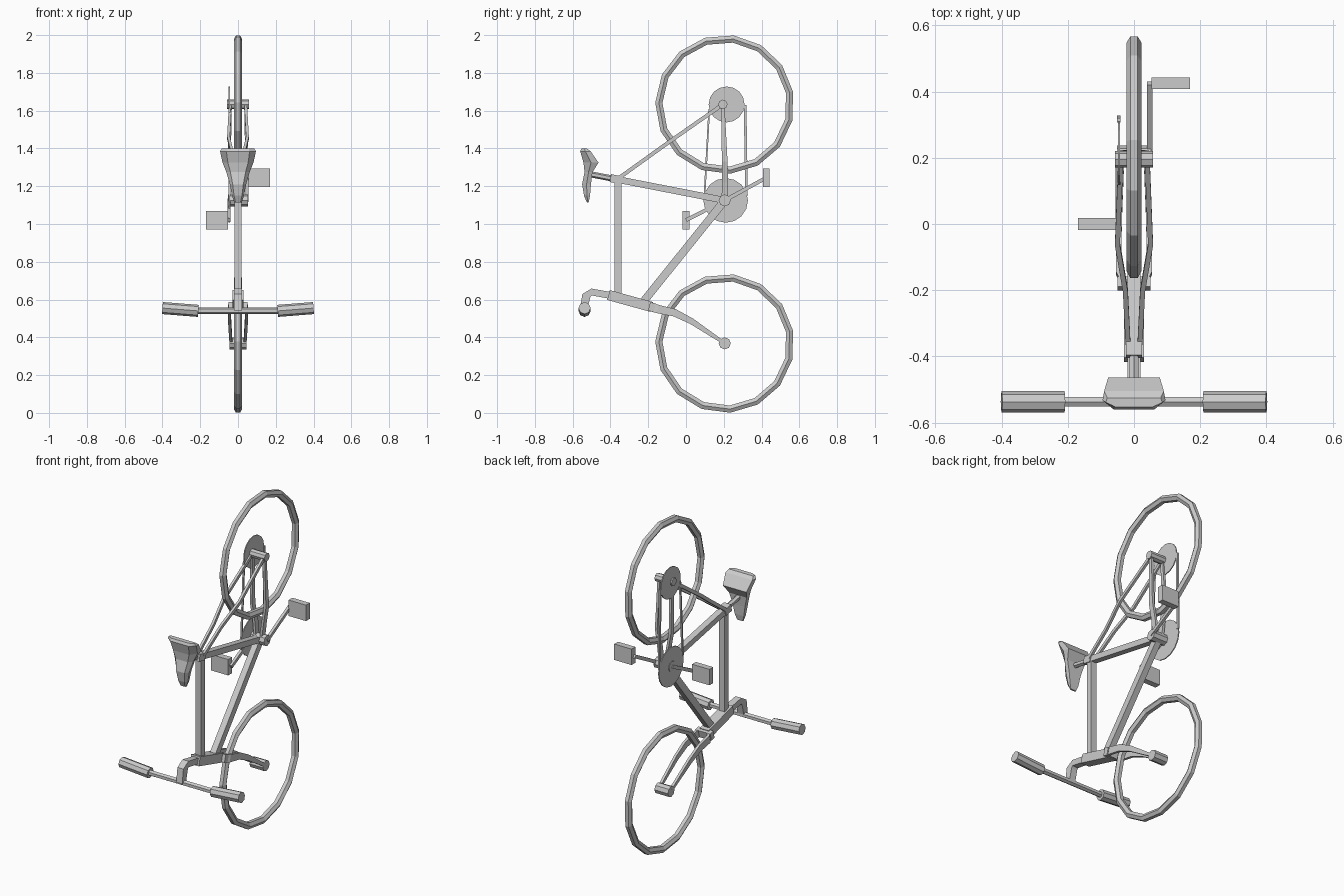
import bpy, bmesh, math
from mathutils import Vector, Matrix

cube = bpy.data.objects.get("Cube")
if cube:
    bpy.data.objects.remove(cube, do_unlink=True)

X = Vector((1, 0, 0))
SIDES = ((1, "left"), (-1, "right"))


def finish(name, bm):
    bmesh.ops.recalc_face_normals(bm, faces=bm.faces)
    mesh = bpy.data.meshes.new(name)
    bm.to_mesh(mesh)
    bm.free()
    obj = bpy.data.objects.new(name, mesh)
    bpy.context.scene.collection.objects.link(obj)
    return obj


def loft(name, rings, closed=False):
    """Skin a list of point rings, capped unless closed."""
    bm = bmesh.new()
    rows = [[bm.verts.new(p) for p in ring] for ring in rings]
    pairs = list(zip(rows, rows[1:]))
    if closed:
        pairs.append((rows[-1], rows[0]))
    else:
        bm.faces.new(rows[0])
        bm.faces.new(rows[-1])
    n = len(rows[0])
    for a, b in pairs:
        for i in range(n):
            j = (i + 1) % n
            bm.faces.new((a[i], a[j], b[j], b[i]))
    return finish(name, bm)


def bar(name, points, widths, depths):
    """Rectangular tube along a path; width is across x, depth is in the side plane."""
    pts = [Vector(p) for p in points]
    rings = []
    for i, p in enumerate(pts):
        t = pts[min(i + 1, len(pts) - 1)] - pts[max(i - 1, 0)]
        t.x = 0
        normal = X.cross(t.normalized())
        w = widths[i] if isinstance(widths, tuple) else widths
        d = depths[i] if isinstance(depths, tuple) else depths
        rings.append([p + X * (sx * w / 2) + normal * (sn * d / 2)
                      for sx, sn in ((1, 1), (-1, 1), (-1, -1), (1, -1))])
    return loft(name, rings)


def rod(name, a, b, radius, sides):
    """Cylinder between two points."""
    a, b = Vector(a), Vector(b)
    bm = bmesh.new()
    place = Matrix.Translation((a + b) / 2) @ (b - a).to_track_quat("Z", "Y").to_matrix().to_4x4()
    bmesh.ops.create_cone(bm, cap_ends=True, segments=sides, radius1=radius,
                          radius2=radius, depth=(b - a).length, matrix=place)
    return finish(name, bm)


def wheel(name, y, z, radius=0.349, tube=0.022, sides=15):
    """Faceted ring with a hexagonal section."""
    rings = []
    for i in range(sides):
        a = math.radians(10.5) + math.tau * i / sides
        ring = []
        for k in range(6):
            c = math.tau * k / 6
            r = radius + tube * math.sin(c)
            ring.append((tube * math.cos(c), y + r * math.cos(a), z + r * math.sin(a)))
        rings.append(ring)
    return loft(name, rings, closed=True)


AXLE_Y, FRONT_Z, REAR_Z = 0.205, 0.368, 1.633
CRANK_Y, CRANK_Z = 0.205, 1.125

# Wheels and hubs
wheel("front_wheel", AXLE_Y, FRONT_Z)
wheel("rear_wheel", AXLE_Y, REAR_Z)
rod("front_hub", (-0.045, AXLE_Y, FRONT_Z), (0.045, AXLE_Y, FRONT_Z), 0.032, 8)
rod("rear_hub", (-0.057, 0.195, REAR_Z), (0.057, 0.195, REAR_Z), 0.025, 8)

# Frame tubes
bar("seat_tube", [(0, -0.4, 1.243), (0, CRANK_Y, CRANK_Z)], 0.038, 0.035)
bar("top_tube", [(0, -0.36, 1.23), (0, -0.36, 0.62)], 0.037, 0.036)
bar("down_tube", [(0, CRANK_Y, CRANK_Z), (0, -0.225, 0.59)], 0.037, 0.042)
bar("head_tube", [(0, -0.41, 0.624), (0, -0.182, 0.561)], 0.06, 0.054)
bar("seat_collar", [(0, -0.4, 1.243), (0, -0.345, 1.232)], 0.048, 0.042)
rod("bottom_bracket", (-0.052, CRANK_Y, CRANK_Z), (0.052, CRANK_Y, CRANK_Z), 0.032, 8)

# Rear stays and fork blades, bowed around the wheels
for s, side in SIDES:
    bar(side + "_seat_stay",
        [(s * 0.018, -0.36, 1.24), (s * 0.026, -0.2, 1.355),
         (s * 0.05, -0.06, 1.455), (s * 0.04, 0.195, REAR_Z)], 0.015, 0.02)
    bar(side + "_chain_stay",
        [(s * 0.018, CRANK_Y, CRANK_Z), (s * 0.028, 0.207, 1.22),
         (s * 0.046, 0.205, 1.33), (s * 0.04, 0.195, REAR_Z)],
        0.015, (0.034, 0.032, 0.03, 0.018))
    bar(side + "_fork_blade",
        [(s * 0.025, -0.19, 0.562), (s * 0.046, -0.15, 0.55), (s * 0.046, -0.06, 0.53),
         (s * 0.044, 0.03, 0.485), (s * 0.037, AXLE_Y, FRONT_Z)],
        0.016, (0.045, 0.045, 0.04, 0.032, 0.016))
bar("fork_crown", [(0, -0.195, 0.564), (0, -0.165, 0.556)], 0.1, 0.046)

# Stem, handlebar and grips
bar("stem", [(0, -0.4, 0.622), (0, -0.5, 0.64), (0, -0.528, 0.62), (0, -0.543, 0.54)],
    0.04, (0.036, 0.036, 0.046, 0.036))
rod("handlebar", (-0.25, -0.537, 0.541), (0.25, -0.537, 0.541), 0.017, 6)
for s, side in SIDES:
    rod(side + "_grip", (s * 0.21, -0.537, 0.54), (s * 0.4, -0.537, 0.555), 0.032, 8)

# Saddle and post
rod("seat_post", (0, -0.37, 1.237), (0, -0.52, 1.266), 0.016, 6)
sections = [(1.115, -0.525, -0.515, 0.02), (1.15, -0.54, -0.508, 0.032),
            (1.21, -0.55, -0.503, 0.043), (1.275, -0.537, -0.495, 0.062),
            (1.325, -0.543, -0.463, 0.082), (1.385, -0.56, -0.505, 0.095),
            (1.4, -0.553, -0.525, 0.085)]
rings = []
for z, front, back, w in sections:
    mid = (front + back) / 2
    rings.append([(-0.65 * w, front, z), (0.65 * w, front, z), (w, mid, z),
                  (0.95 * w, back, z), (-0.95 * w, back, z), (-w, mid, z)])
loft("saddle", rings)

# Cranks and pedals
for s, side, y, z in ((1, "left", 0.425, 1.245), (-1, "right", 0, 1.02)):
    bar(side + "_crank", [(s * 0.048, CRANK_Y, CRANK_Z), (s * 0.048, y, z)], 0.017, 0.02)
    bar(side + "_pedal", [(s * 0.111, y, z - 0.048), (s * 0.111, y, z + 0.048)], 0.116, 0.036)

# Sprockets and chain
CHAIN_X = -0.046
for name, y, z, r in (("chainring", 0.21, 1.125, 0.118), ("rear_sprocket", 0.215, 1.633, 0.095)):
    rod(name, (CHAIN_X - 0.003, y, z), (CHAIN_X + 0.003, y, z), r, 16)
bar("chain_front_run", [(CHAIN_X, 0.123, 1.61), (CHAIN_X, 0.098, 1.15)], 0.01, 0.009)
bar("chain_back_run", [(CHAIN_X, 0.313, 1.63), (CHAIN_X, 0.32, 1.15)], 0.01, 0.014)
